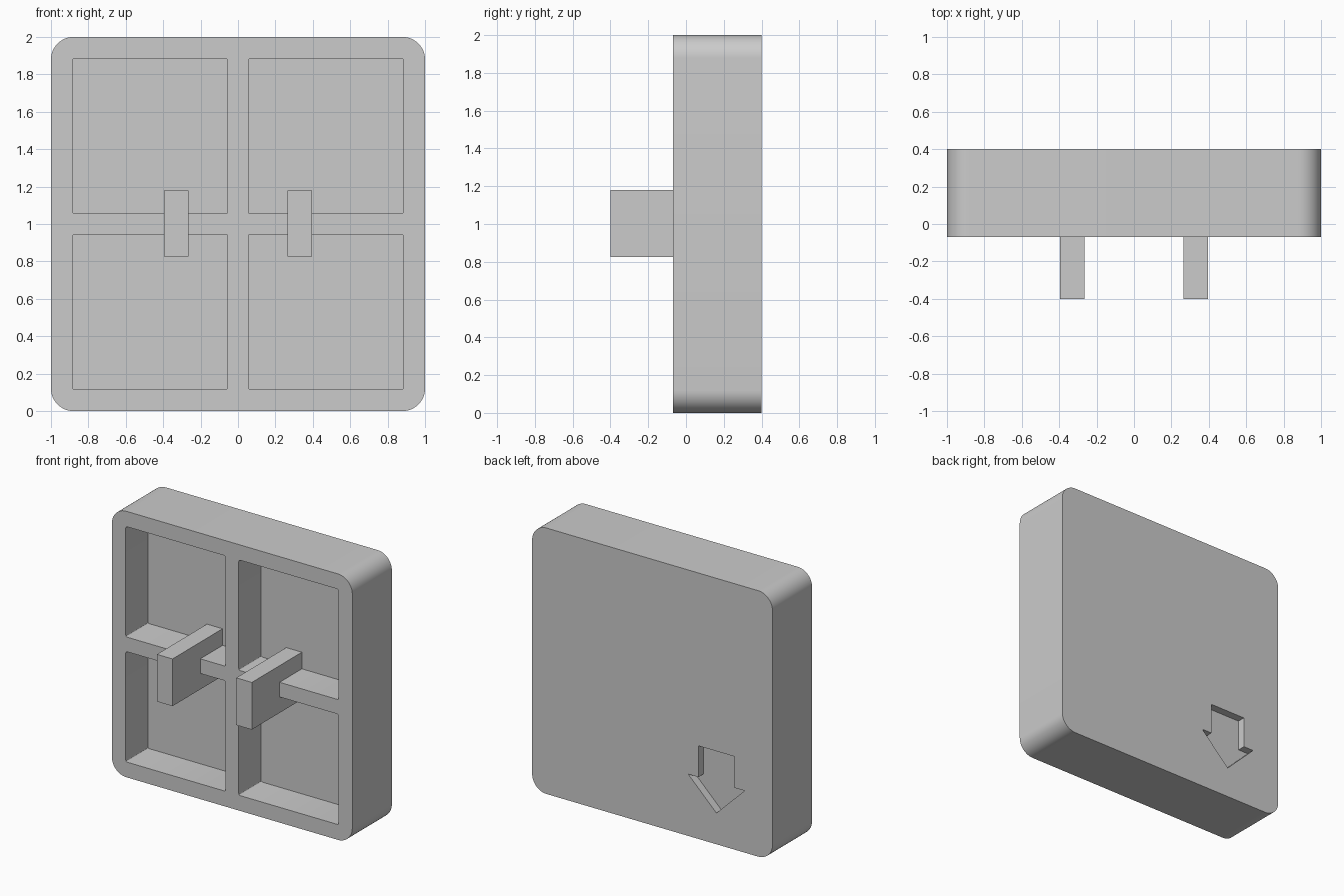
import bpy, bmesh, math
from mathutils import Vector

cube = bpy.data.objects.get("Cube")
if cube:
    bpy.data.objects.remove(cube, do_unlink=True)

grey = bpy.data.materials.new("plain grey")
grey.use_nodes = True
GREY = (0.6, 0.6, 0.6, 1)
grey.diffuse_color = GREY
grey.node_tree.nodes["Principled BSDF"].inputs["Base Color"].default_value = GREY

BACK, RIM, FLOOR, TAB_FRONT = 0.40, -0.07, 0.195, -0.40


def rounded_rect(cx, cz, w, h, r, steps):
    """Outline of a rectangle with rounded corners, in x and z."""
    points = []
    for i, (sx, sz) in enumerate([(1, 1), (-1, 1), (-1, -1), (1, -1)]):
        for k in range(steps + 1):
            a = math.pi / 2 * (i + k / steps)
            points.append((cx + sx * (w / 2 - r) + r * math.cos(a),
                           cz + sz * (h / 2 - r) + r * math.sin(a)))
    return points


def prism(name, outlines, y0, y1):
    """Extrude outlines in the x-z plane from y0 to y1."""
    bm = bmesh.new()
    for outline in outlines:
        face = bm.faces.new([bm.verts.new((x, y0, z)) for x, z in outline])
        out = bmesh.ops.extrude_face_region(bm, geom=[face])["geom"]
        verts = [v for v in out if isinstance(v, bmesh.types.BMVert)]
        bmesh.ops.translate(bm, verts=verts, vec=Vector((0, y1 - y0, 0)))
    bmesh.ops.recalc_face_normals(bm, faces=bm.faces)
    mesh = bpy.data.meshes.new(name)
    bm.to_mesh(mesh)
    bm.free()
    mesh.materials.append(grey)
    obj = bpy.data.objects.new(name, mesh)
    bpy.context.collection.objects.link(obj)
    return obj


def cut(target, cutter):
    """Subtract the cutter, apply the result and remove the cutter."""
    cutter.hide_render = True
    mod = target.modifiers.new("cut", "BOOLEAN")
    mod.operation, mod.solver, mod.object = "DIFFERENCE", "EXACT", cutter
    bpy.context.view_layer.objects.active = target
    bpy.ops.object.modifier_apply(modifier=mod.name)
    bpy.data.objects.remove(cutter, do_unlink=True)


# Rounded square body with four open pockets at the front
body = prism("body", [rounded_rect(0, 1, 2, 2, 0.12, 12)], RIM, BACK)
pockets = [rounded_rect(sx * 0.47, 1 + sz * 0.47, 0.83, 0.83, 0.012, 3)
           for sx in (-1, 1) for sz in (-1, 1)]
cut(body, prism("pocket_cutter", pockets, RIM - 0.1, FLOOR))

# Downward arrow sunk into the back
half_arrow = [(0, 0.235), (0.235, 0.465), (0.15, 0.465), (0.15, 0.70)]
arrow = half_arrow + [(-x, z) for x, z in reversed(half_arrow[1:])]
cut(body, prism("arrow_cutter", [[(x - 0.533, z) for x, z in arrow]],
                BACK - 0.06, BACK + 0.1))

# Two clip tabs standing on the pocket floors
for side, x in (("right", -0.33), ("left", 0.33)):
    prism(side + "_tab", [[(x + sx * 0.065, z) for sx, z in
          ((-1, 0.825), (1, 0.825), (1, 1.18), (-1, 1.18))]], TAB_FRONT, FLOOR + 0.02)

# Smooth the rounded corners, keep the other edges sharp
bpy.ops.object.select_all(action="DESELECT")
body.select_set(True)
bpy.context.view_layer.objects.active = body
bpy.ops.object.shade_smooth_by_angle(angle=math.radians(30))
